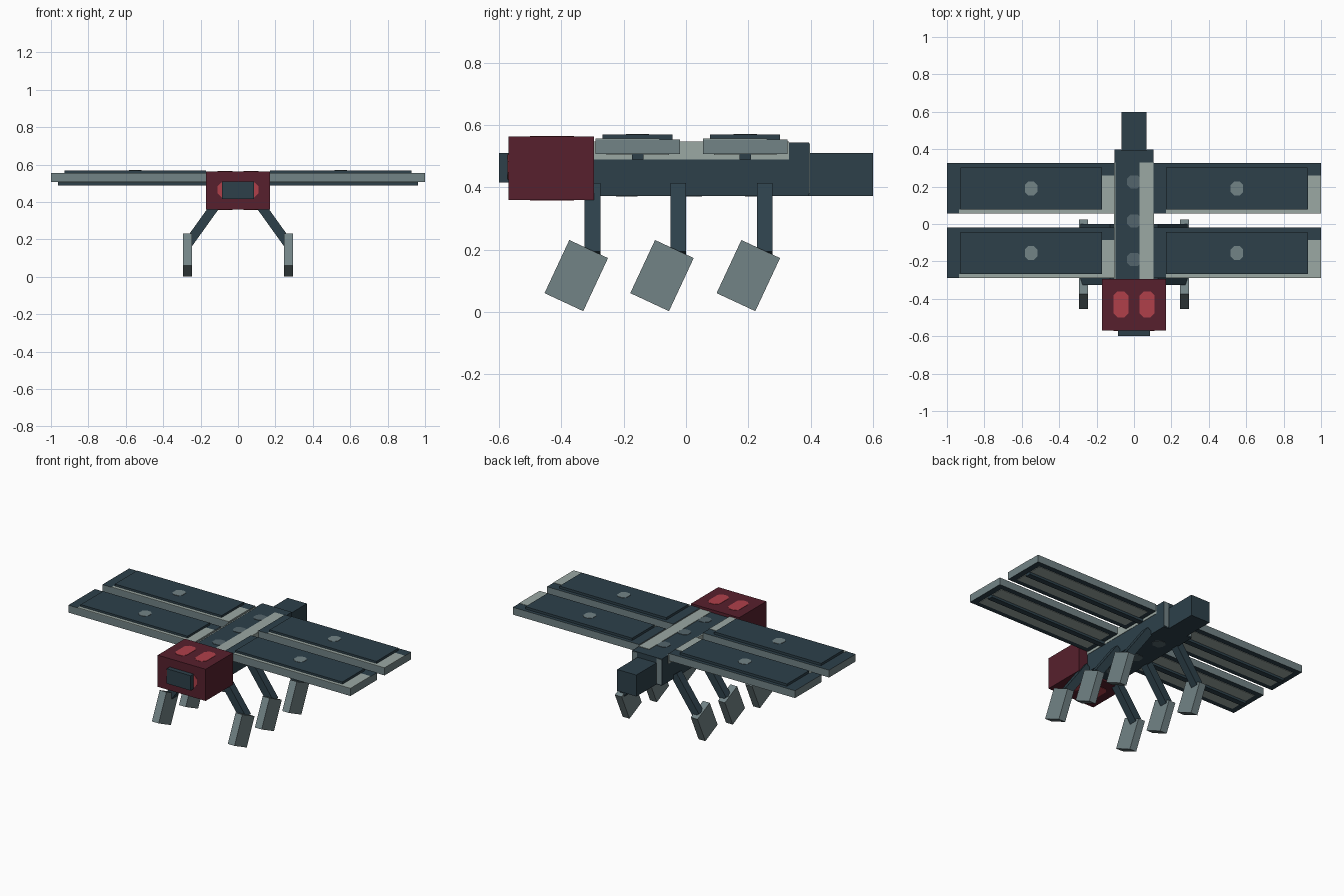
import bpy, bmesh, math
from mathutils import Matrix

if "Cube" in bpy.data.objects:
    bpy.data.objects.remove(bpy.data.objects["Cube"], do_unlink=True)


def material(name, rgb):
    linear = [((c / 255 + 0.055) / 1.055) ** 2.4 for c in rgb] + [1]
    m = bpy.data.materials.new(name)
    m.use_nodes = True
    m.diffuse_color = linear
    m.node_tree.nodes["Principled BSDF"].inputs["Base Color"].default_value = linear
    return m


NAVY = material("dark navy", (45, 64, 74))
GREY = material("blue grey", (114, 131, 134))
PALE = material("pale grey", (155, 168, 163))
SLATE = material("slate", (84, 101, 108))
MAROON = material("maroon", (87, 32, 45))
RED = material("bright red", (176, 64, 74))


def finish(name, bm, mats):
    mesh = bpy.data.meshes.new(name)
    bmesh.ops.recalc_face_normals(bm, faces=bm.faces)
    bm.to_mesh(mesh)
    bm.free()
    for m in mats:
        mesh.materials.append(m)
    obj = bpy.data.objects.new(name, mesh)
    bpy.context.collection.objects.link(obj)
    return obj


def box(name, xs, ys, zs, *mats, rule=None):
    """Box spanning three (low, high) ranges; rule maps a normal to a slot."""
    bm = bmesh.new()
    bmesh.ops.create_cube(bm, size=1)
    spans = (xs, ys, zs)
    for v in bm.verts:
        v.co = [(a + b) / 2 + c * (b - a) for c, (a, b) in zip(v.co, spans)]
    bm.normal_update()
    if rule:
        for f in bm.faces:
            f.material_index = rule(f.normal)
    return finish(name, bm, mats)


def tilted_box(name, centre, size, angle, axis, mat):
    bm = bmesh.new()
    bmesh.ops.create_cube(bm, size=1, matrix=Matrix.Translation(centre)
                          @ Matrix.Rotation(angle, 4, axis)
                          @ Matrix.Diagonal((*size, 1)))
    return finish(name, bm, [mat])


def spot(name, centre, half_u, half_v, mat, front=False):
    """Thin plate with cut corners, lying flat or facing the front."""
    bm = bmesh.new()
    turn = Matrix.Rotation(math.pi / 2, 4, "X") if front else Matrix()
    place = Matrix.Translation(centre) @ turn
    cut = min(half_u, half_v) * 0.55
    u, v = half_u, half_v
    quarter = [(u, v - cut), (u - cut, v)]
    outline = quarter + [(-a, b) for a, b in reversed(quarter)]
    outline += [(-a, -b) for a, b in outline]
    face = bm.faces.new([bm.verts.new(place @ Matrix.Translation((a, b, -0.002)).translation)
                         for a, b in outline])
    ext = bmesh.ops.extrude_face_region(bm, geom=[face])
    shift = (place.to_3x3() @ Matrix.Translation((0, 0, 0.004)).translation)
    bmesh.ops.translate(bm, vec=shift,
                        verts=[g for g in ext["geom"] if isinstance(g, bmesh.types.BMVert)])
    return finish(name, bm, [mat])


# Head, mouth and eyes
box("head", (-.17, .17), (-.57, -.295), (.36, .563), MAROON)
box("mouth", (-.085, .085), (-.6, -.57), (.415, .51), NAVY)
for side, s in (("left", 1), ("right", -1)):
    spot(f"{side}_upper_eye", (s * .07, -.43, .563), .04, .07, RED)
    spot(f"{side}_lower_eye", (s * .07, -.43, .36), .04, .07, RED)
    spot(f"{side}_front_eye", (s * .07, -.57, .465), .04, .04, RED, front=True)

# Body with stripe, side bands and spots
box("body", (-.105, .105), (-.3, .395), (.373, .544), NAVY)
box("tail", (-.068, .068), (.39, .6), (.373, .51), NAVY)
box("back_stripe", (.03, .106), (-.296, .33), (.542, .547), PALE)
for side, s in (("left", 1), ("right", -1)):
    edge = sorted((s * .1, s * .107))
    box(f"{side}_side_band", edge, (-.296, .33), (.49, .545), PALE)
    box(f"{side}_rear_patch", sorted((s * .07, s * .104)), (.393, .397), (.38, .54), GREY)
for i, y in enumerate((-.19, .017, .225)):
    spot(f"body_spot_{i}", (0, y, .5445), .038, .035, SLATE)
    spot(f"belly_spot_{i}", (0, y, .3725), .038, .035, SLATE)

# Four wings: the painted borders face the same way on every wing
for row, y in (("front", -.29), ("rear", .055)):
    for side, x in (("left", .105), ("right", -1)):
        n = f"{row}_{side}_wing"
        x1, y1 = x + .895, y + .27
        s = 1 if side == "left" else -1
        box(n, (x, x1), (y, y1), (.507, .554), GREY, NAVY,
            rule=lambda nor: int(abs(nor.z) > .5))
        box(n + "_end_border", (x1 - .07, x1), (y, y1 - .065), (.552, .556), PALE)
        box(n + "_front_border", (x + .065, x1 - .07), (y, y + .022), (.552, .556), PALE)
        box(n + "_panel", sorted((s * .17, s * .927)), (y + .022, y + .247), (.55, .569), NAVY)
        spot(n + "_spot", (s * .55, y + .135, .569), .034, .037, GREY)
        box(n + "_underside", sorted((s * .14, s * .96)), (y + .035, y + .235),
            (.504, .508), PALE)
        box(n + "_rib", sorted((s * .1, s * .963)), (y + .117, y + .153), (.489, .507), NAVY)

# Six legs
for row, y in (("front", -.3), ("middle", -.025), ("rear", .252)):
    for side, s in (("left", 1), ("right", -1)):
        tilted_box(f"{row}_{side}_upper_leg", (s * .186, y, .29), (.05, .05, .27),
                   -s * math.radians(35.7), "Y", NAVY)
        tilted_box(f"{row}_{side}_lower_leg", (s * .269, y - .052, .117),
                   (.048, .137, .188), math.radians(-25), "X", GREY)
